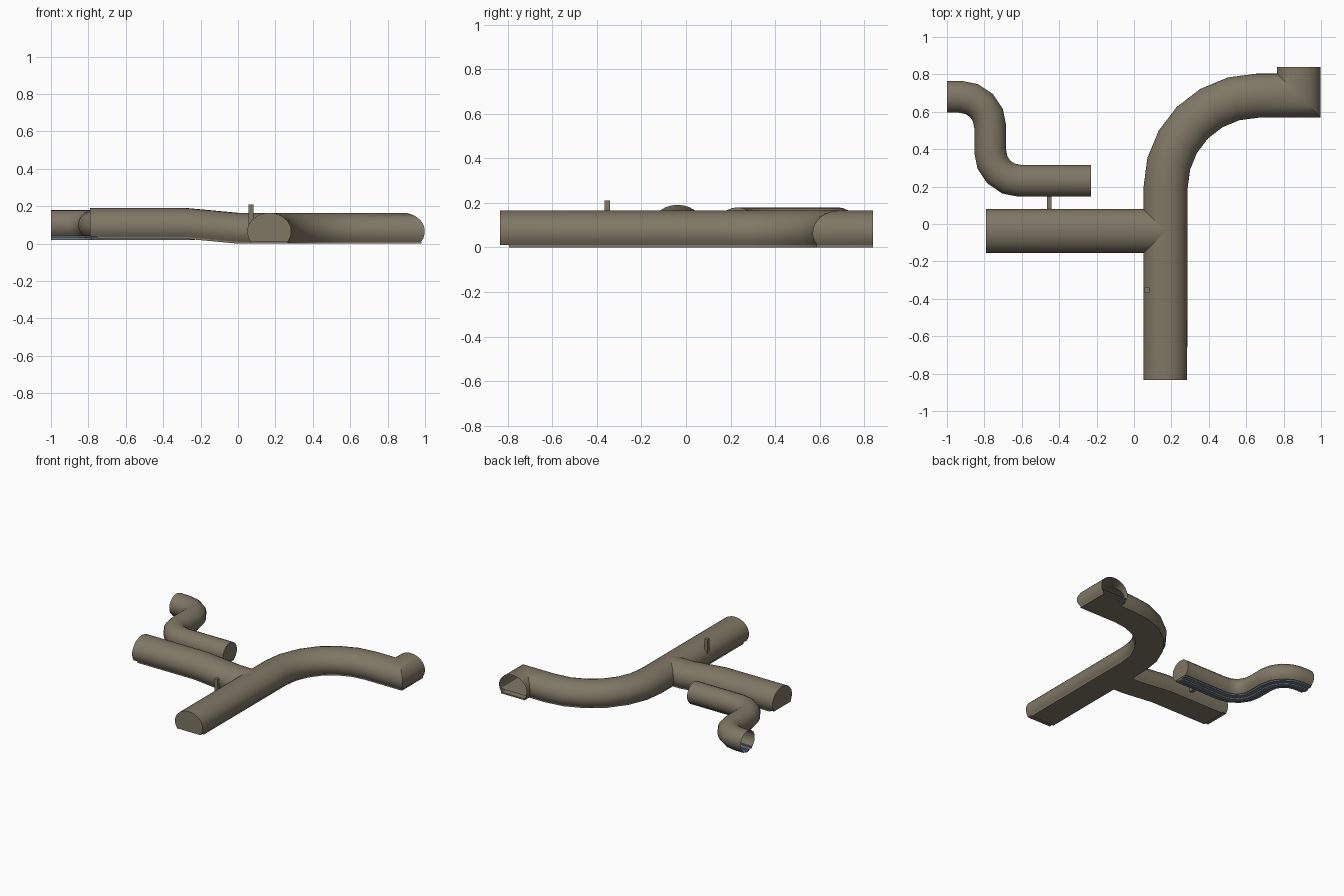
import bpy, bmesh, math
from mathutils import Vector

if "Cube" in bpy.data.objects:
    bpy.data.objects.remove(bpy.data.objects["Cube"])


def material(name, rgb):
    m = bpy.data.materials.new(name)
    m.diffuse_color = (*rgb, 1)
    m.use_nodes = True
    m.node_tree.nodes["Principled BSDF"].inputs["Base Color"].default_value = m.diffuse_color
    return m


STONE = material("olive stone", (0.215, 0.185, 0.13))
SLATE = material("blue grey channel", (0.16, 0.19, 0.23))


def finish(bm, name, mat):
    bmesh.ops.recalc_face_normals(bm, faces=bm.faces)
    me = bpy.data.meshes.new(name)
    bm.to_mesh(me)
    bm.free()
    me.materials.append(mat)
    ob = bpy.data.objects.new(name, me)
    bpy.context.collection.objects.link(ob)
    bpy.context.view_layer.objects.active = ob
    ob.select_set(True)
    bpy.ops.object.shade_smooth_by_angle(angle=math.radians(32))
    ob.select_set(False)
    return ob


def sweep(name, path, profile, mat, closed=True, cap_start=False, cap_end=False):
    """Sweep an (offset, height) profile along a path with mitred corners."""
    pts = [Vector(p) if len(p) == 3 else Vector((*p, 0)) for p in path]
    bm = bmesh.new()
    rings = []
    for i, p in enumerate(pts):
        a = (p - pts[i - 1]).xy.normalized() if i else None
        b = (pts[i + 1] - p).xy.normalized() if i < len(pts) - 1 else None
        a, b = a or b, b or a
        t = (a + b).normalized()
        side = Vector((t.y, -t.x, 0)) / t.dot(a)
        rings.append([bm.verts.new(p + side * o + Vector((0, 0, h))) for o, h in profile])
    n = len(profile)
    for r, s in zip(rings, rings[1:]):
        for k in range(n if closed else n - 1):
            j = (k + 1) % n
            bm.faces.new((r[k], r[j], s[j], s[k]))
    if cap_start:
        bm.faces.new(rings[0])
    if cap_end:
        bm.faces.new(rings[-1])
    return finish(bm, name, mat)


def arch(half, up, zc, bottom, n=18):
    """Horseshoe arch: an ellipse cut off flat at the bottom height."""
    a0 = -math.asin((zc - bottom) / up)
    return [(half * math.cos(a), zc + up * math.sin(a))
            for a in (a0 + (math.pi - 2 * a0) * i / n for i in range(n + 1))]


def bend(cx, cy, r, start, end, n):
    return [(cx + r * math.cos(math.radians(start + (end - start) * i / n)),
             cy + r * math.sin(math.radians(start + (end - start) * i / n)))
            for i in range(n + 1)]


def box(name, lo, hi):
    bm = bmesh.new()
    bmesh.ops.create_cube(bm, size=1)
    lo, hi = Vector(lo), Vector(hi)
    for v in bm.verts:
        v.co = Vector([(lo[i] + hi[i]) / 2 + v.co[i] * (hi[i] - lo[i]) for i in range(3)])
    return finish(bm, name, STONE)


# profiles of the large tunnels: vault, inner floor, bottom plate
vault = arch(0.118, 0.1, 0.065, 0.01)
floor = [(-0.112, 0.036), (0.112, 0.036)]
plate = [(-0.1, 0.01), (-0.1, 0.0), (0.1, 0.0), (0.1, 0.01)]

# main tunnel: straight run, wide bend, mitred open end
curve = bend(0.66, 0.195, 0.491, 180, 90, 6) + [(0.881, 0.686), (0.881, 0.84)]
main = [(0.167, -0.835)] + curve
sweep("main_tunnel", main, vault, STONE, cap_start=True)
sweep("main_floor", main, floor, STONE, closed=False)
sweep("main_bottom_plate", [(0.167, -0.795)] + curve, plate, STONE, cap_start=True, cap_end=True)

# side branch, sloping down into the main tunnel
slope = [(-0.28, -0.038, 0.026), (0.0, -0.038, 0), (0.165, -0.038, 0)]
branch = [(-0.79, -0.038, 0.026)] + slope
sweep("branch_tunnel", branch, vault, STONE, cap_start=True)
sweep("branch_floor", branch, floor, STONE, closed=False)
sweep("branch_bottom_plate", [(-0.755, -0.038, 0.026)] + slope, plate, STONE,
      cap_start=True, cap_end=True)

# small winding pipe with a stepped channel along its bottom
small = ([(-0.23, 0.231)] + bend(-0.61, 0.39, 0.159, 270, 180, 4)
         + bend(-0.928, 0.521, 0.159, 0, 90, 4) + [(-1.0, 0.68)])
shell = arch(0.085, 0.08, 0.1, 0.04, 16)
edge = shell[0][0]
sweep("small_pipe", small, shell, STONE, closed=False)
gutter = [(-edge, 0.04), (-0.05, 0.04), (-0.05, 0.03), (-0.017, 0.03), (-0.017, 0.02),
          (0.017, 0.02), (0.017, 0.03), (0.05, 0.03), (0.05, 0.04), (edge, 0.04)]
sweep("small_channel", small, gutter, SLATE, closed=False)
sweep("small_pipe_end", [(-0.23, 0.231), (-0.232, 0.231)], shell, STONE, cap_start=True)

# square vent on the main tunnel and link duct between branch and pipe
box("vent", (0.056, -0.365, 0.07), (0.082, -0.34, 0.21))
box("link_duct", (-0.465, 0.05, 0.075), (-0.44, 0.18, 0.1))
